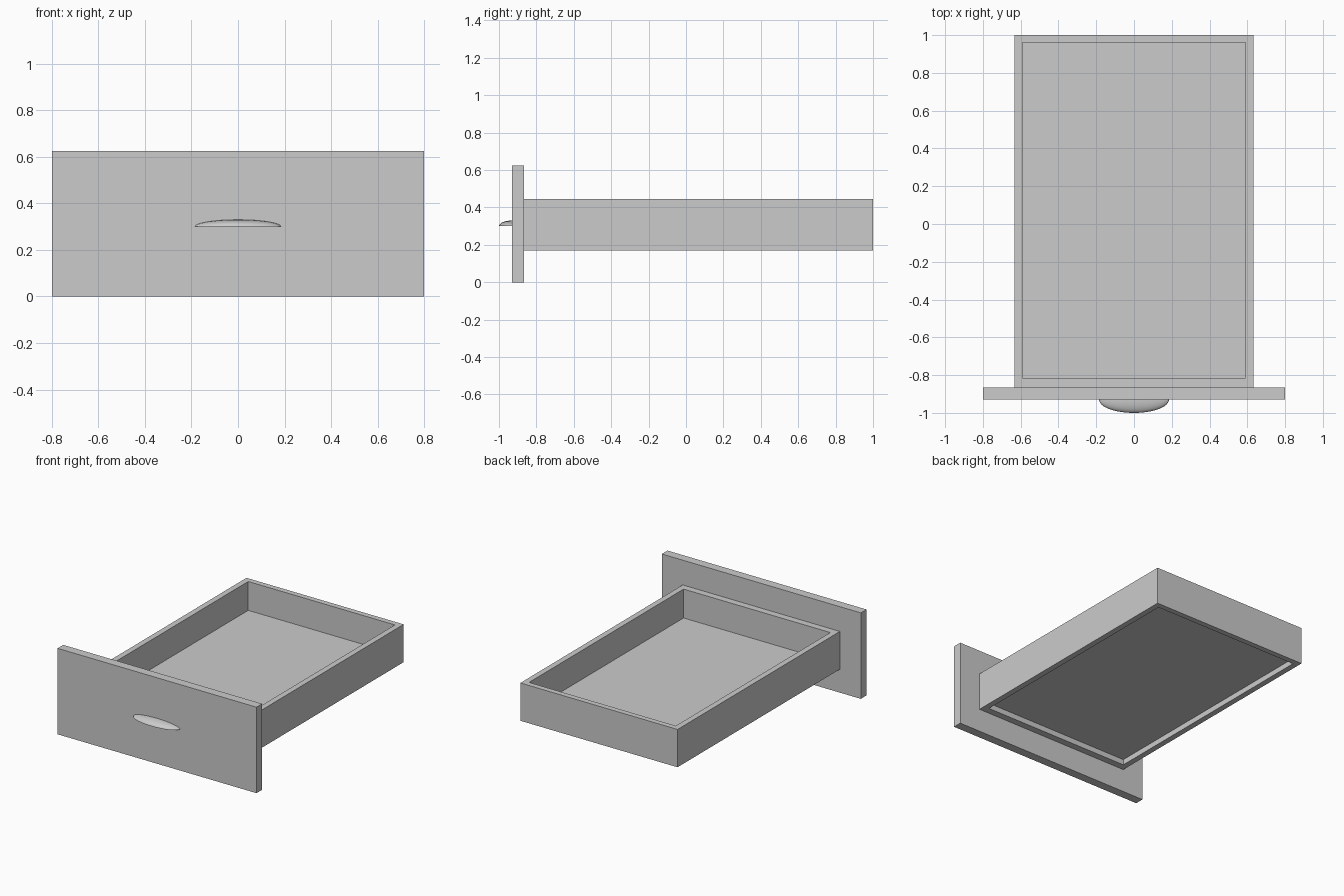
import bpy
import bmesh
from mathutils import Vector

old = bpy.data.objects.get("Cube")
if old:
    bpy.data.objects.remove(old, do_unlink=True)

# One flat grey for the whole drawer
grey = bpy.data.materials.new("plain_grey")
grey.use_nodes = True
colour = (0.6, 0.6, 0.6, 1)
grey.diffuse_color = colour
grey.node_tree.nodes["Principled BSDF"].inputs["Base Color"].default_value = colour


def add_object(name, bm):
    bmesh.ops.recalc_face_normals(bm, faces=bm.faces)
    mesh = bpy.data.meshes.new(name)
    bm.to_mesh(mesh)
    bm.free()
    mesh.materials.append(grey)
    obj = bpy.data.objects.new(name, mesh)
    bpy.context.collection.objects.link(obj)
    return obj


def add_box(name, low, high):
    low, high = Vector(low), Vector(high)
    bm = bmesh.new()
    bmesh.ops.create_cube(bm, size=1)
    bmesh.ops.scale(bm, vec=high - low, verts=bm.verts)
    bmesh.ops.translate(bm, vec=(low + high) / 2, verts=bm.verts)
    return add_object(name, bm)


# Main dimensions
half_w, inner_w = 0.632, 0.59
front, back = -0.865, 1.0
inner_front, inner_back = -0.815, 0.96
bottom, top = 0.17, 0.445
floor_low, floor_top = 0.21, 0.235

# Wall frame: a ring of four mitred walls, open above and below
bm = bmesh.new()
rings = []
for w, f, b, z in ((half_w, front, back, bottom), (half_w, front, back, top),
                   (inner_w, inner_front, inner_back, top),
                   (inner_w, inner_front, inner_back, bottom)):
    rings.append([bm.verts.new((x, y, z)) for x, y in ((-w, f), (w, f), (w, b), (-w, b))])
for k in range(4):
    r, s = rings[k], rings[(k + 1) % 4]
    for i in range(4):
        j = (i + 1) % 4
        bm.faces.new((r[i], r[j], s[j], s[i]))
add_object("wall_frame", bm)

# Floor panel, raised above the lower rim
add_box("floor_panel", (-inner_w, inner_front, floor_low), (inner_w, inner_back, floor_top))

# Front panel
add_box("front_panel", (-0.8, -0.93, 0), (0.8, front, 0.625))

# Handle: a quarter ellipsoid with a flat underside
bm = bmesh.new()
bmesh.ops.create_uvsphere(bm, u_segments=48, v_segments=24, radius=1)
for normal in ((0, 1, 0), (0, 0, -1)):
    cut = bmesh.ops.bisect_plane(bm, geom=bm.verts[:] + bm.edges[:] + bm.faces[:],
                                 plane_co=(0, 0, 0), plane_no=normal, clear_outer=True)
    edges = [e for e in cut["geom_cut"] if isinstance(e, bmesh.types.BMEdge)]
    bmesh.ops.contextual_create(bm, geom=edges)
bmesh.ops.scale(bm, vec=(0.185, 0.07, 0.03), verts=bm.verts)
bmesh.ops.translate(bm, vec=(0, -0.93, 0.3), verts=bm.verts)
handle = add_object("handle", bm)
bpy.ops.object.select_all(action="DESELECT")
handle.select_set(True)
bpy.context.view_layer.objects.active = handle
bpy.ops.object.shade_smooth_by_angle(angle=0.6)
